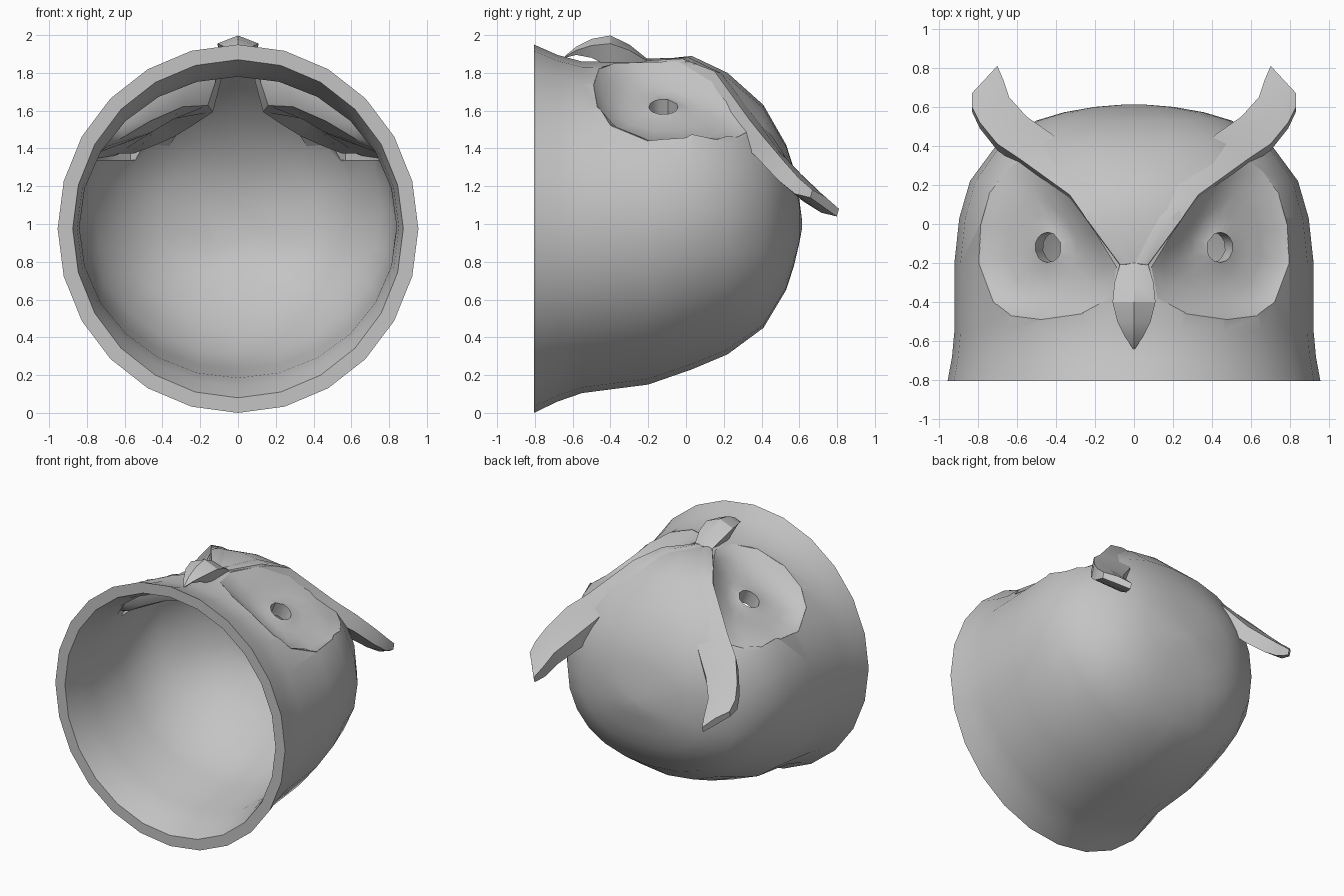
import bpy, bmesh
from math import sin, cos, pi, atan2, radians, copysign
from mathutils import Vector
from mathutils.bvhtree import BVHTree

cube = bpy.data.objects.get("Cube")
if cube:
    bpy.data.objects.remove(cube)

grey = bpy.data.materials.new("plain_grey")
grey.use_nodes = True
grey.diffuse_color = (0.55, 0.55, 0.55, 1)
grey.node_tree.nodes["Principled BSDF"].inputs["Base Color"].default_value = grey.diffuse_color


def loft(name, rings, loop=False, smooth=35):
    """Join equal rings of points; cap the ends, or close the last ring on the first."""
    bm = bmesh.new()
    rows = [[bm.verts.new(p) for p in ring] for ring in rings]
    n = len(rows[0])
    pairs = list(zip(rows, rows[1:])) + ([(rows[-1], rows[0])] if loop else [])
    for a, b in pairs:
        for i in range(n):
            j = (i + 1) % n
            bm.faces.new((a[i], a[j], b[j], b[i]))
    if not loop:
        bm.faces.new(rows[0])
        bm.faces.new(rows[-1])
    bmesh.ops.recalc_face_normals(bm, faces=bm.faces)
    mesh = bpy.data.meshes.new(name)
    bm.to_mesh(mesh)
    bm.free()
    mesh.materials.append(grey)
    obj = bpy.data.objects.new(name, mesh)
    bpy.context.collection.objects.link(obj)
    smooth_edges(obj, smooth)
    return obj


def smooth_edges(obj, angle):
    bpy.ops.object.select_all(action='DESELECT')
    obj.select_set(True)
    bpy.context.view_layer.objects.active = obj
    bpy.ops.object.shade_smooth_by_angle(angle=radians(angle))


def oval(y, top, bottom, half, n=24):
    """Cross-section of the head, slightly squared towards the crown."""
    mid, r = (top + bottom) / 2, (top - bottom) / 2
    power = 0.85 if y > 0.3 else 1

    def bend(v):
        return copysign(abs(v) ** power, v)
    return [(half * bend(sin(2 * pi * i / n)), y, mid + r * bend(cos(2 * pi * i / n)))
            for i in range(n)]


def mirrored(points, side):
    return [(side * x, y, z) for x, y, z in points]


# Hollow head: outer skin from crown to rim, then inner skin back to the crown
skin = [(-0.805, 1.95, 0, 0.955), (-0.68, 1.895, 0.06, 0.932), (-0.55, 1.86, 0.105, 0.92),
        (-0.2, 1.865, 0.15, 0.92), (0.03, 1.89, 0.23, 0.895), (0.22, 1.8, 0.31, 0.84),
        (0.41, 1.63, 0.45, 0.70), (0.53, 1.42, 0.65, 0.5), (0.572, 1.29, 0.78, 0.36),
        (0.6, 1.13, 0.9, 0.2), (0.613, 1.03, 0.97, 0.04)]
wall = 0.08
inside = [(y - (wall if y > 0.1 else 0), t - wall, b + wall, h - wall)
          for y, t, b, h in skin[:-3]]
inside.append((0.52, 1.16, 0.84, 0.16))
head = loft("head_shell", [oval(*s) for s in skin[::-1] + inside])
surface = BVHTree.FromPolygons([v.co for v in head.data.vertices],
                               [p.vertices for p in head.data.polygons])


def skin_z(x, y):
    return surface.ray_cast(Vector((x, y, 3)), Vector((0, 0, -1)))[0].z


# Eye disks: dished plates with an eye hole, let into openings in the head
eye = (0.44, -0.12)
outline = [(0.12, -0.38), (0.27, -0.46), (0.47, -0.49), (0.63, -0.47), (0.72, -0.4),
           (0.795, -0.2), (0.785, 0), (0.74, 0.16), (0.66, 0.27), (0.57, 0.34),
           (0.44, 0.25), (0.32, 0.14), (0.2, -0.04), (0.09, -0.22)]


def plane_z(x):
    return 1.62 - 0.6 * (x - eye[0])


def under_z(x, y):
    """Inner face of the disk, falling towards the crown."""
    return min(plane_z(x) - 0.06, 1.5 - 0.28 * (y + 0.1) - 0.2 * (x - 0.45))


def disk_ring(reach):
    """Points between the eye hole (0) and the outline (1)."""
    ring = []
    for x, y in outline:
        a = atan2(y - eye[1], x - eye[0])
        hx, hy = eye[0] + 0.067 * cos(a), eye[1] + 0.077 * sin(a)
        ring.append((hx + (x - hx) * reach, hy + (y - hy) * reach))
    return ring


def disk_rings():
    edge = [(x, y, skin_z(x, y) + 0.003) for x, y in outline]
    slope = [(x, y, 0.35 * e[2] + 0.65 * plane_z(x))
             for (x, y), e in zip(disk_ring(0.8), edge)]
    bowl = [(x, y, plane_z(x)) for x, y in disk_ring(0.5)]
    socket = [(x, y, plane_z(x) - 0.015) for x, y in disk_ring(0.25)]
    hole = [(x, y, plane_z(x)) for x, y in disk_ring(0)]
    hole_low = [(x - 0.04, y, z - 0.1) for x, y, z in hole]
    under = [(x, y, under_z(x, y)) for x, y in disk_ring(0.85)]
    edge_low = [(x, y, z - 0.1) for x, y, z in edge]
    return [edge, slope, bowl, socket, hole, hole_low, under, edge_low]


plate = disk_rings()
for side, label in ((1, "left"), (-1, "right")):
    cut = disk_ring(0.995)
    cutter = loft("cutter", [mirrored([(x, y, z) for x, y in cut], side) for z in (1.34, 2.3)])
    cutter.hide_render = True
    mod = head.modifiers.new("opening", 'BOOLEAN')
    mod.object, mod.operation, mod.solver = cutter, 'DIFFERENCE', 'EXACT'
    bpy.context.view_layer.objects.active = head
    bpy.ops.object.modifier_apply(modifier=mod.name)
    bpy.data.objects.remove(cutter)
    loft(label + "_eye_disk", [mirrored(r, side) for r in plate], loop=True, smooth=40)
smooth_edges(head, 35)

# Brows sweeping out into ear tufts: face edge, crown edge, thickness
brow = [((0.07, -0.21, 1.865), (0.0, -0.2, 1.862), 0.06),
        ((0.21, -0.02, 1.875), (0.1, 0.05, 1.865), 0.09),
        ((0.33, 0.15, 1.81), (0.2, 0.22, 1.765), 0.11),
        ((0.58, 0.33, 1.56), (0.42, 0.46, 1.46), 0.13),
        ((0.70, 0.41, 1.46), (0.55, 0.55, 1.32), 0.11),
        ((0.79, 0.52, 1.33), (0.64, 0.65, 1.22), 0.10),
        ((0.83, 0.60, 1.24), (0.67, 0.74, 1.14), 0.08),
        ((0.83, 0.67, 1.18), (0.70, 0.81, 1.08), 0.04)]


def brow_ring(face, crown, thick):
    def drop(p):
        return (p[0], p[1] - 0.3 * thick, p[2] - thick)
    middle = tuple((a + b) / 2 for a, b in zip(face, crown))
    ridge = (middle[0], middle[1], middle[2] + 0.012)
    return [face, ridge, crown, drop(crown), drop(face)]


for side, label in ((1, "left"), (-1, "right")):
    loft(label + "_brow_tuft", [mirrored(brow_ring(*s), side) for s in brow], smooth=30)

# Hooked beak: y, ridge height, half width, shoulder height, underside height
beak = [(-0.2, 1.87, 0.07, 1.86, 1.82), (-0.3, 1.95, 0.10, 1.92, 1.82),
        (-0.4, 1.998, 0.11, 1.955, 1.83), (-0.5, 1.98, 0.085, 1.945, 1.88),
        (-0.58, 1.94, 0.045, 1.92, 1.895), (-0.64, 1.89, 0.004, 1.886, 1.88)]
loft("beak", [[(0, y, top), (w, y, mid), (0.5 * w, y, low), (-0.5 * w, y, low), (-w, y, mid)]
              for y, top, w, mid, low in beak], smooth=30)
